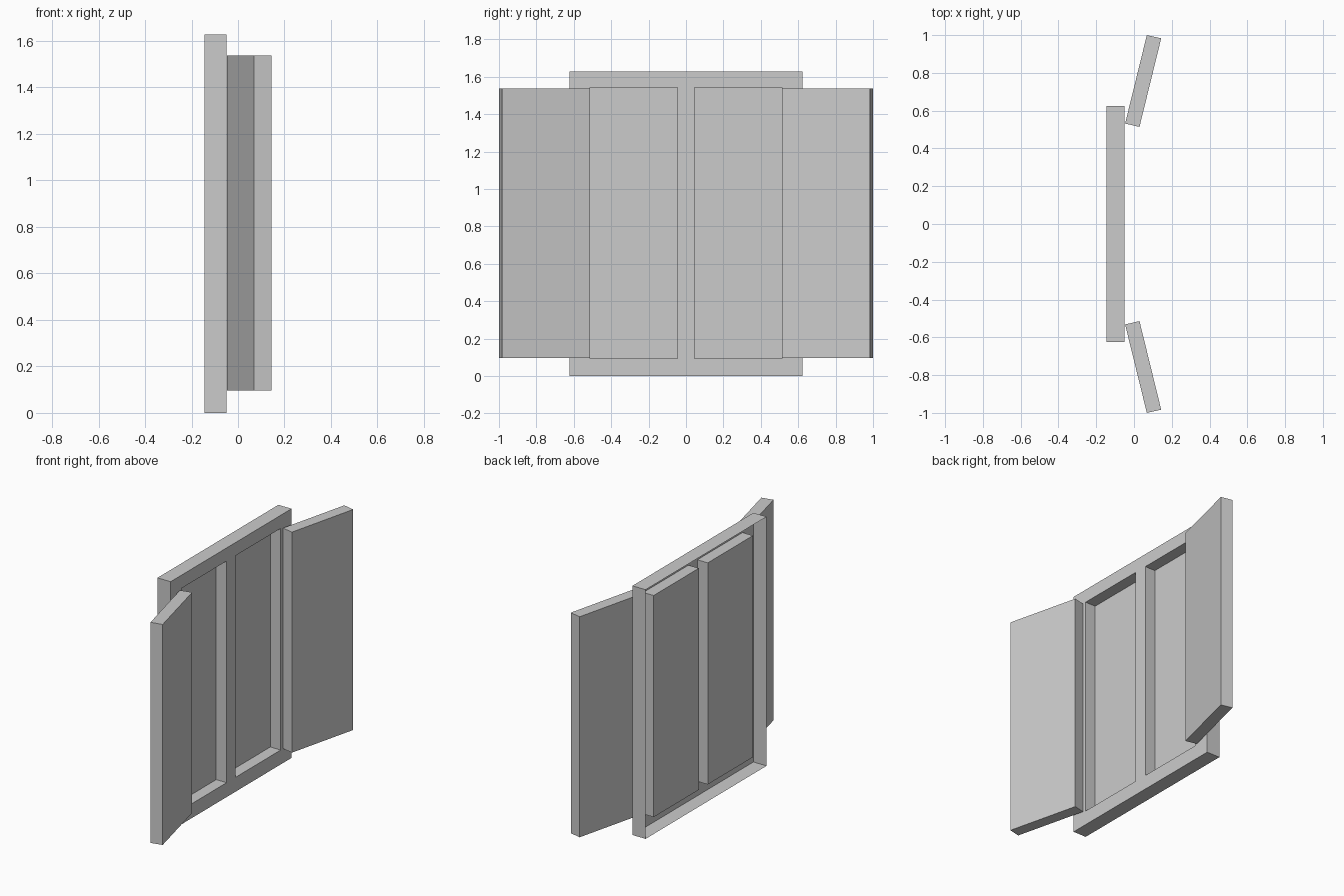
import bpy, bmesh

if "Cube" in bpy.data.objects:
    bpy.data.objects.remove(bpy.data.objects["Cube"])

XF, XB, XP = -0.05, -0.145, -0.125      # frame front, frame back, pane depth
YO, H = 0.624, 1.627                    # frame half width and height
YS = [-YO, -0.512, -0.046, 0.046, 0.512, YO]
ZS = [0.0, 0.094, 1.541, H]


def make(name, faces):
    """Object from a list of polygons, welded, without changing facing."""
    bm = bmesh.new()
    for pts in faces:
        bm.faces.new([bm.verts.new(p) for p in pts])
    bmesh.ops.remove_doubles(bm, verts=bm.verts, dist=1e-5)
    me = bpy.data.meshes.new(name)
    bm.to_mesh(me)
    bm.free()
    ob = bpy.data.objects.new(name, me)
    bpy.context.collection.objects.link(ob)
    return ob


def rect(x, y0, y1, z0, z1):
    return [(x, y0, z0), (x, y1, z0), (x, y1, z1), (x, y0, z1)]


def walls(a, b):
    """Side faces between two matching loops."""
    n = len(a)
    return [[a[i], b[i], b[(i + 1) % n], a[(i + 1) % n]] for i in range(n)]


# Window frame: front plate with two openings, open-backed outer rim
frame = []
for i in range(5):
    for j in range(3):
        if not (i in (1, 3) and j == 1):
            frame.append(rect(XF, YS[i], YS[i + 1], ZS[j], ZS[j + 1]))
for i in range(5):                      # top and bottom rim
    a, b = YS[i], YS[i + 1]
    frame.append([(XB, a, 0), (XB, b, 0), (XF, b, 0), (XF, a, 0)])
    frame.append([(XF, a, H), (XF, b, H), (XB, b, H), (XB, a, H)])
for j in range(3):                      # side rim
    a, b = ZS[j], ZS[j + 1]
    frame.append([(XF, -YO, a), (XF, -YO, b), (XB, -YO, b), (XB, -YO, a)])
    frame.append([(XB, YO, a), (XB, YO, b), (XF, YO, b), (XF, YO, a)])
make("window_frame", frame)

# Recessed panes with their reveals
for side, i in (("left", 1), ("right", 3)):
    front = rect(XF, YS[i], YS[i + 1], ZS[1], ZS[2])
    back = rect(XP, YS[i], YS[i + 1], ZS[1], ZS[2])
    make("window_pane_" + side, [back] + walls(front, back))

# Angled shutters, mirrored across y
PLAN = [(-0.047, 0.532), (0.029, 0.514), (0.144, 0.983), (0.068, 1.0)]
for side, s in (("left", -1), ("right", 1)):
    plan = [(x, s * y) for x, y in PLAN][::s]
    low = [(x, y, 0.097) for x, y in plan]
    top = [(x, y, 1.537) for x, y in plan]
    make("shutter_" + side, [low[::-1], top] + walls(top, low))
